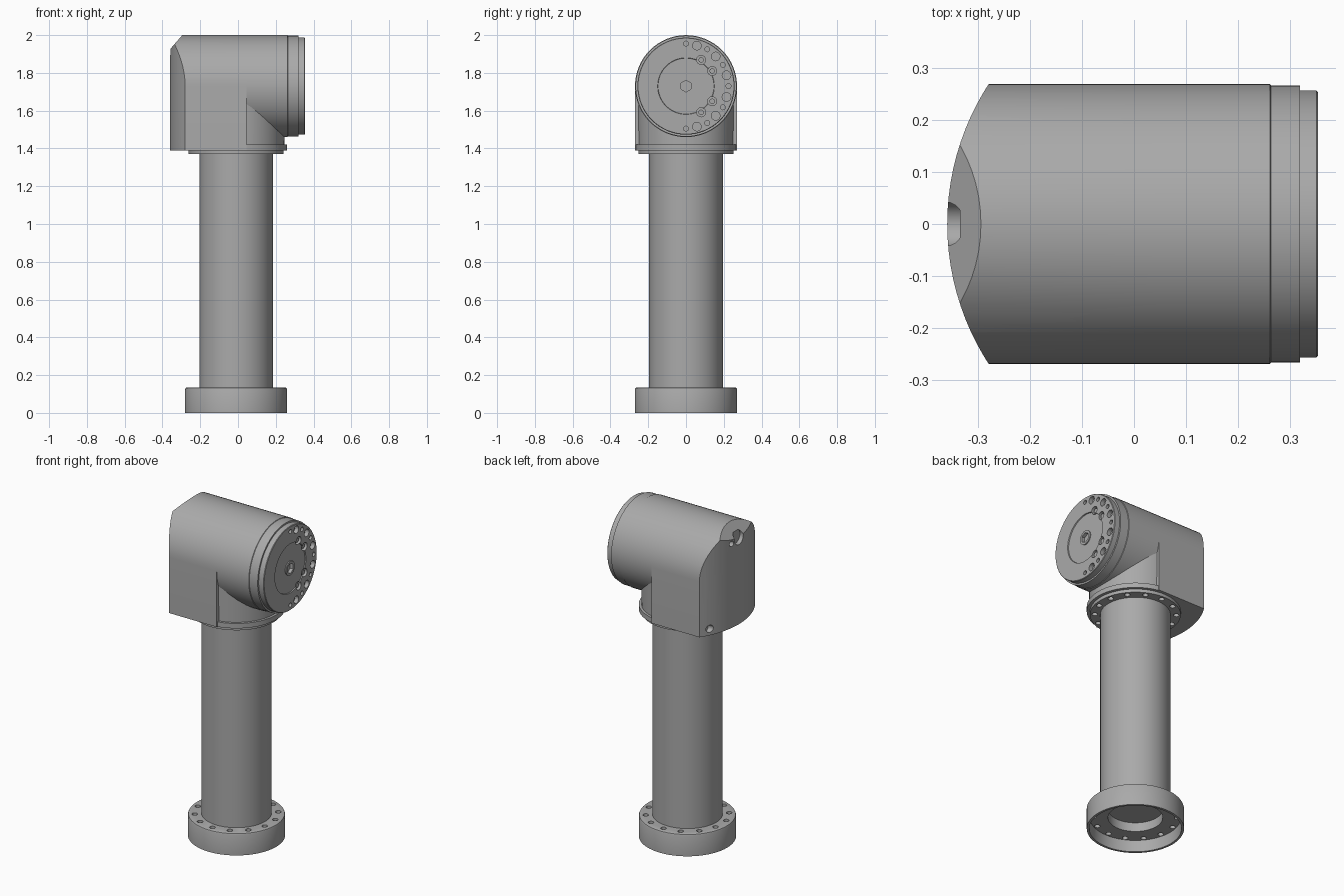
import bpy, bmesh
from math import cos, sin, pi, radians, sqrt, asin
from mathutils import Matrix, Vector

if "Cube" in bpy.data.objects:
    bpy.data.objects.remove(bpy.data.objects["Cube"], do_unlink=True)

grey = bpy.data.materials.new("machined grey")
grey.use_nodes = True
COLOUR = (0.4, 0.4, 0.4, 1)
grey.diffuse_color = COLOUR
grey.node_tree.nodes["Principled BSDF"].inputs["Base Color"].default_value = COLOUR

CX = -0.01            # column axis
AXIS_Z, R = 1.73, 0.27  # head barrel axis and radius
BLOCK_END = 0.045
UP = Matrix.Translation((CX, 0, 0))
# local z becomes world x, local x becomes world y, local y becomes world z
ALONG_X = Matrix(((0, 0, 1, 0), (1, 0, 0, 0), (0, 1, 0, AXIS_Z), (0, 0, 0, 1)))


def finish(bm, name, matrix=Matrix()):
    bm.transform(matrix)
    bmesh.ops.recalc_face_normals(bm, faces=bm.faces)
    mesh = bpy.data.meshes.new(name)
    bm.to_mesh(mesh)
    bm.free()
    mesh.materials.append(grey)
    ob = bpy.data.objects.new(name, mesh)
    bpy.context.collection.objects.link(ob)
    return ob


def select(ob):
    bpy.ops.object.select_all(action='DESELECT')
    ob.select_set(True)
    bpy.context.view_layer.objects.active = ob


def smooth(ob):
    select(ob)
    bpy.ops.object.shade_smooth_by_angle(angle=radians(28))


def lathe(name, profile, matrix, n=64):
    """Closed solid from (radius, height) points; radius 0 ends become caps."""
    bm = bmesh.new()
    rings = []
    for r, z in profile:
        if r == 0:
            rings.append([bm.verts.new((0, 0, z))] * n)
        else:
            rings.append([bm.verts.new((r * cos(2 * pi * i / n), r * sin(2 * pi * i / n), z))
                          for i in range(n)])
    for a, b in zip(rings, rings[1:]):
        if a[0] is a[1] or b[0] is b[1]:
            bm.faces.new(b if a[0] is a[1] else a)
            continue
        for i in range(n):
            j = (i + 1) % n
            bm.faces.new((a[i], a[j], b[j], b[i]))
    bmesh.ops.delete(bm, geom=[v for v in bm.verts if not v.link_faces], context='VERTS')
    return finish(bm, name, matrix)


def prism(name, outline, low, high, matrix=Matrix()):
    bm = bmesh.new()
    face = bm.faces.new([bm.verts.new((u, v, low)) for u, v in outline])
    out = bmesh.ops.extrude_face_region(bm, geom=[face])["geom"]
    bmesh.ops.translate(bm, vec=(0, 0, high - low),
                        verts=[g for g in out if isinstance(g, bmesh.types.BMVert)])
    return finish(bm, name, matrix)


def pins(name, places, low, high, matrix, n=16):
    """Several cylinders given as (u, v, radius)."""
    bm = bmesh.new()
    for u, v, r in places:
        bmesh.ops.create_cone(bm, cap_ends=True, segments=n, radius1=r, radius2=r,
                              depth=high - low,
                              matrix=Matrix.Translation((u, v, (low + high) / 2)))
    return finish(bm, name, matrix)


def boolean(ob, cutter, operation='DIFFERENCE'):
    cutter.hide_render = True
    mod = ob.modifiers.new("cut", 'BOOLEAN')
    mod.operation, mod.solver, mod.object = operation, 'EXACT', cutter
    select(ob)
    bpy.ops.object.modifier_apply(modifier=mod.name)
    bpy.data.objects.remove(cutter, do_unlink=True)


def circle_of(count, radius, size, offset=0.0):
    return [(radius * cos(offset + 2 * pi * i / count),
             radius * sin(offset + 2 * pi * i / count), size) for i in range(count)]


# Base: cup with a bolt ring and a shallow blind bore underneath
base = lathe("base_flange", [(0, 0.125), (0.152, 0.125), (0.152, 0.07), (0.252, 0.07),
                             (0.256, 0), (R, 0), (R, 0.125), (0.267, 0.132),
                             (0.26, 0.135), (0, 0.135)], UP)
boolean(base, pins("base_holes", circle_of(14, 0.232, 0.016, pi / 14), 0.03, 0.2, UP))
smooth(base)

# Column
smooth(lathe("column_tube", [(0, 0.13), (0.195, 0.13), (0.195, 1.38), (0, 1.38)], UP))

# Collar under the head, with bolt holes from below
collar = lathe("head_collar", [(0, 1.37), (0.252, 1.37), (0.252, 1.39), (R, 1.39),
                               (R, 1.42), (0, 1.42)], UP)
boolean(collar, pins("collar_holes", circle_of(14, 0.226, 0.016, pi / 14), 1.3, 1.405, UP))
smooth(collar)

# Neck joining collar and barrel
smooth(lathe("neck", [(0, 1.41), (0.255, 1.41), (0.26, 1.72), (0, 1.72)], UP))

# Head housing: arch section, trimmed by a bowed rear wall
arch = [(R * cos(pi * i / 32), R * sin(pi * i / 32)) for i in range(33)]
floor = 1.39 - AXIS_Z
housing = prism("head_housing", arch + [(-R, floor), (R, floor)], -0.5, BLOCK_END, ALONG_X)
bow_r, bow_x, half = 0.4956, 0.1356, 0.3
spread = asin(half / bow_r)
bow = [(bow_x - bow_r * cos(t), bow_r * sin(t))
       for t in (spread * (i / 12 - 1) for i in range(25))]
boolean(housing, prism("rear_bow", bow + [(0.2, half), (0.2, -half)], 1.2, 2.2), 'INTERSECT')

# Sloped facet at the top of the rear wall
bm = bmesh.new()
bm.from_mesh(housing.data)
cut = bmesh.ops.bisect_plane(bm, geom=bm.verts[:] + bm.edges[:] + bm.faces[:],
                             plane_co=(-0.295, 0, 2), plane_no=Vector((-0.075, 0, 0.065)),
                             clear_outer=True)
bmesh.ops.holes_fill(bm, edges=[e for e in bm.edges if e.is_boundary], sides=0)
bmesh.ops.recalc_face_normals(bm, faces=bm.faces)
bm.to_mesh(housing.data)
bm.free()

# Rear pocket and screw holes
boolean(housing, pins("rear_pocket", [(0, 1.92 - AXIS_Z, 0.043)], -0.45, -0.335, ALONG_X, 24))
screws = [(s * y, z - AXIS_Z, r) for s in (-1, 1)
          for y, z, r in ((0.215, 1.43, 0.022), (0.066, 1.905, 0.017))]
boolean(housing, pins("rear_screw_holes", screws, -0.45, -0.285, ALONG_X))
smooth(housing)

# Barrel with stepped rim
smooth(lathe("head_barrel", [(0, BLOCK_END - 0.01), (R, BLOCK_END - 0.01), (R, 0.262), (0.267, 0.264),
                             (0.267, 0.32), (0, 0.32)], ALONG_X))

# Output flange: recessed centre disc, small hub and bolt pattern
output = lathe("output_flange", [(0, 0.31), (0.257, 0.31), (0.257, 0.352), (0.254, 0.355),
                                 (0.15, 0.355), (0.148, 0.349), (0.043, 0.349),
                                 (0.043, 0.355), (0, 0.355)], ALONG_X)
inner = [(0.16 * cos(radians(a)), 0.16 * sin(radians(a)), 0.024)
         for a in (30, 60, 120, 150, 210, 240, 300, 330)]
outer = circle_of(12, 0.222, 0.023, pi / 12) + circle_of(12, 0.225, 0.013)
boolean(output, pins("bolt_holes", inner + outer, 0.33, 0.4, ALONG_X))
boolean(output, pins("hex_socket", [(0, 0, 0.031)], 0.335, 0.4, ALONG_X, 6))
smooth(output)
smooth(pins("output_screws", [(u, v, 0.014) for u, v, r in inner], 0.325, 0.345, ALONG_X))
